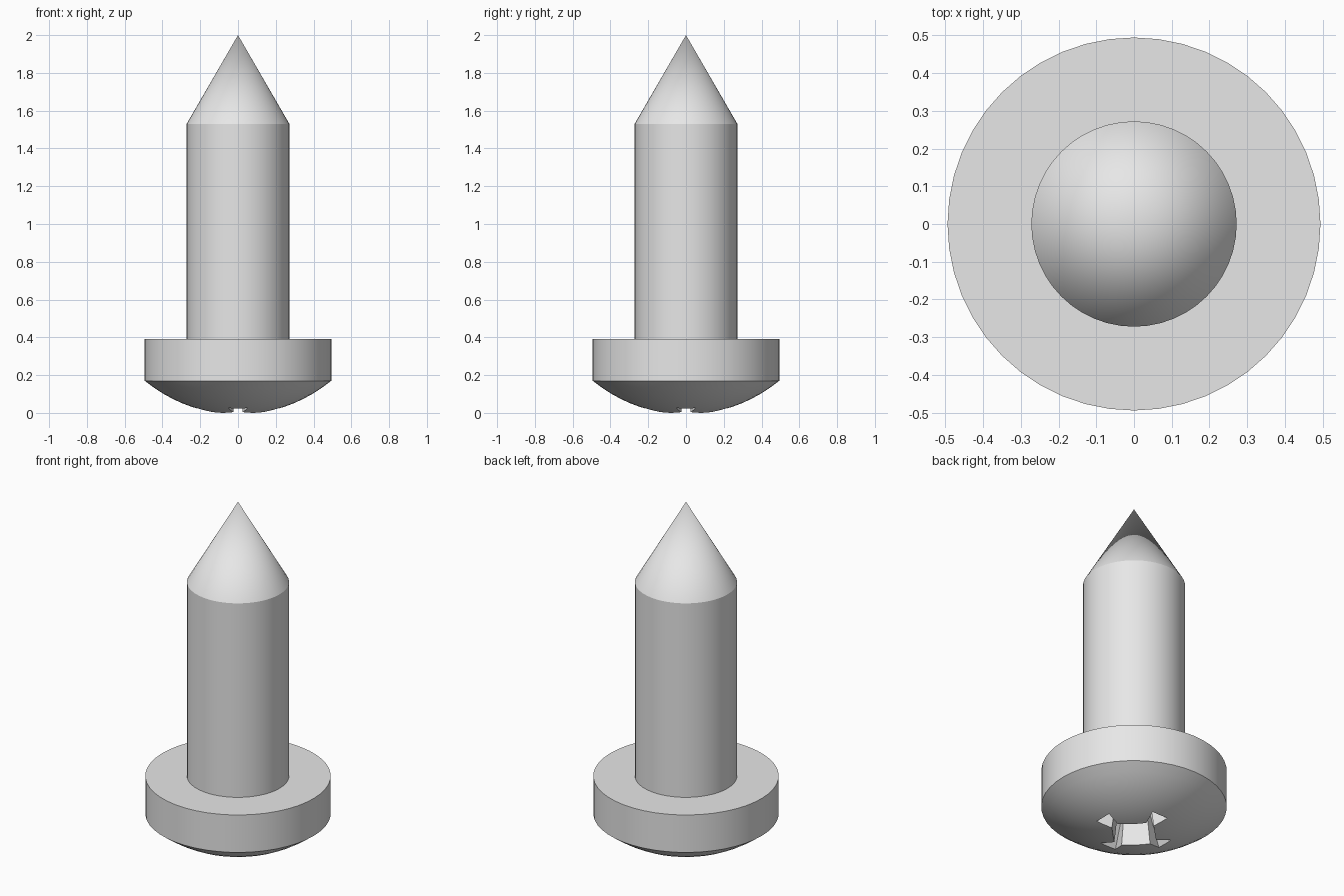
import bpy
import bmesh
import math
from mathutils import Matrix

if "Cube" in bpy.data.objects:
    bpy.data.objects.remove(bpy.data.objects["Cube"], do_unlink=True)

SEGMENTS = 48
HEAD_R, SHANK_R = 0.494, 0.272
DOME_R, DOME_APEX, RIM_Z = 0.77, -0.008, 0.17

steel = bpy.data.materials.new("steel_grey")
steel.use_nodes = True
colour = (0.8, 0.8, 0.8, 1)
steel.diffuse_color = colour
steel.node_tree.nodes["Principled BSDF"].inputs["Base Color"].default_value = colour


def make_object(name, bm):
    bmesh.ops.recalc_face_normals(bm, faces=bm.faces)
    mesh = bpy.data.meshes.new(name)
    bm.to_mesh(mesh)
    bm.free()
    mesh.materials.append(steel)
    obj = bpy.data.objects.new(name, mesh)
    bpy.context.collection.objects.link(obj)
    return obj


def lathe(name, profile):
    bm = bmesh.new()
    verts = [bm.verts.new((r, 0, z)) for r, z in profile]
    edges = [bm.edges.new(pair) for pair in zip(verts, verts[1:])]
    bmesh.ops.spin(bm, geom=verts + edges, cent=(0, 0, 0), axis=(0, 0, 1),
                   angle=math.tau, steps=SEGMENTS, use_duplicate=False)
    bmesh.ops.remove_doubles(bm, verts=bm.verts, dist=0.0001)
    return make_object(name, bm)


def cross_ring(bm, z, tip, tip_half, neck, neck_half):
    # Four flared arms joined by flat walls across the core
    arm = [(neck, -neck_half), (tip, -tip_half), (tip, tip_half), (neck, neck_half)]
    ring = []
    for i in range(4):
        turn = Matrix.Rotation(i * math.pi / 2, 3, 'Z')
        ring += [bm.verts.new(turn @ Matrix.Translation((x, y, z)).translation)
                 for x, y in arm]
    return ring


# Screw body: domed head, flat shoulder, shank and pointed tip
profile = [(0, DOME_APEX)]
for i in range(1, 11):
    r = HEAD_R * i / 10
    height = DOME_R - math.sqrt(DOME_R ** 2 - r ** 2)
    profile.append((r, DOME_APEX + height))
profile[-1] = (HEAD_R, RIM_Z)
profile += [(HEAD_R, 0.39), (SHANK_R, 0.39), (SHANK_R, 1.53), (0, 2)]
screw = lathe("screw_body", profile)

# Tapered cross recess in the dome
bm = bmesh.new()
outer = cross_ring(bm, -0.05, 0.25, 0.06, 0.14, 0.026)
inner = cross_ring(bm, 0.24, 0.12, 0.03, 0.1, 0.02)
bm.faces.new(outer)
bm.faces.new(inner)
count = len(outer)
for i in range(count):
    j = (i + 1) % count
    bm.faces.new((outer[i], outer[j], inner[j], inner[i]))
cutter = make_object("recess_cutter", bm)
cutter.hide_render = True

cut = screw.modifiers.new("cross_recess", 'BOOLEAN')
cut.operation = 'DIFFERENCE'
cut.solver = 'EXACT'
cut.object = cutter

bpy.ops.object.select_all(action='DESELECT')
screw.select_set(True)
bpy.context.view_layer.objects.active = screw
bpy.ops.object.modifier_apply(modifier=cut.name)
bpy.data.objects.remove(cutter, do_unlink=True)
bpy.ops.object.shade_smooth_by_angle(angle=math.radians(20))
